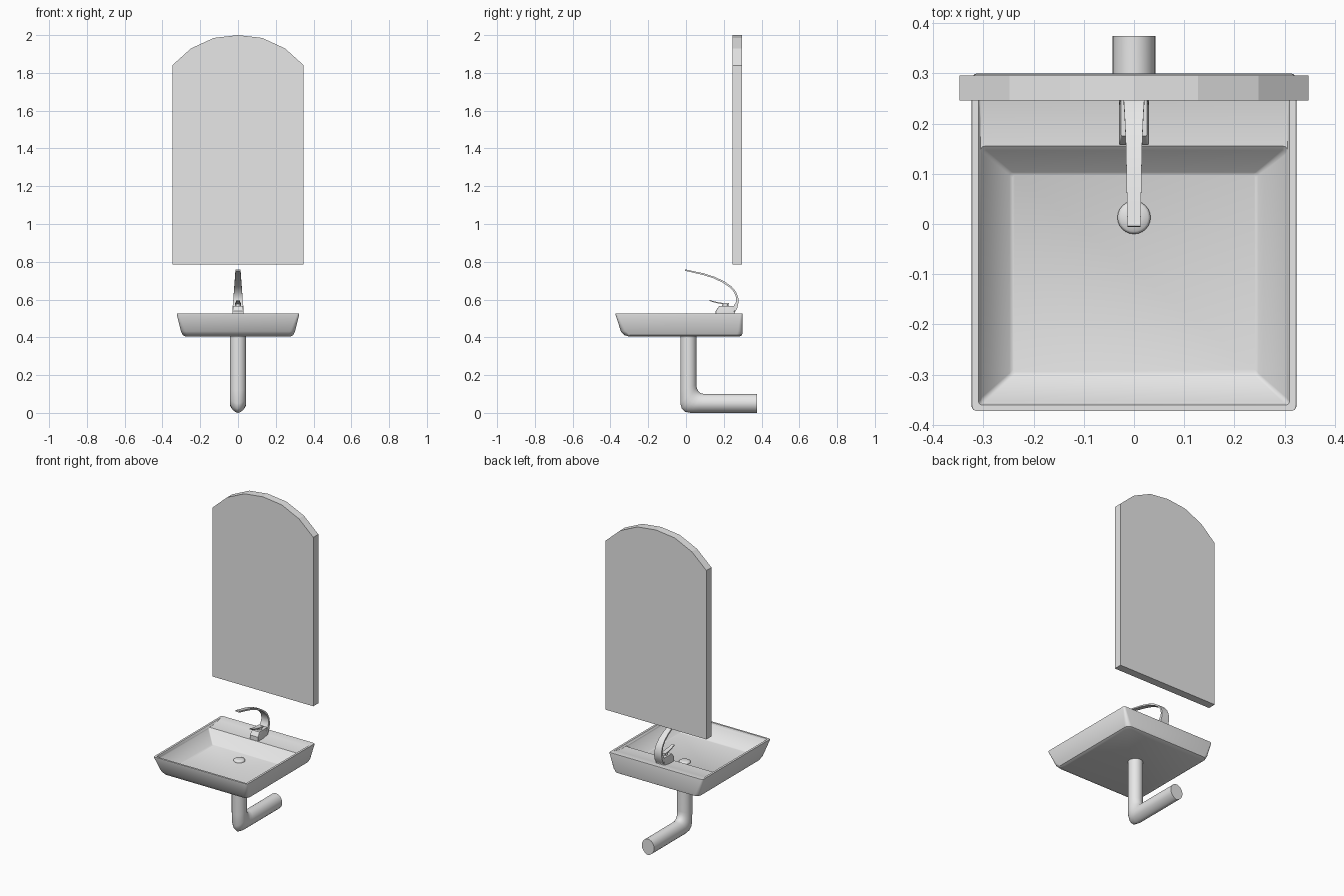
import bpy, bmesh, math
from mathutils import Vector

old = bpy.data.objects.get("Cube")
if old:
    bpy.data.objects.remove(old, do_unlink=True)

grey = bpy.data.materials.new("light_grey")
grey.use_nodes = True
grey.diffuse_color = (0.8, 0.8, 0.8, 1)
grey.node_tree.nodes["Principled BSDF"].inputs["Base Color"].default_value = (0.8, 0.8, 0.8, 1)


def loft(name, rings, smooth=None):
    """Skin a row of equal-length point rings and cap both ends."""
    bm = bmesh.new()
    loops = [[bm.verts.new(p) for p in ring] for ring in rings]
    n = len(loops[0])
    for a, b in zip(loops, loops[1:]):
        for i in range(n):
            j = (i + 1) % n
            bm.faces.new((a[i], a[j], b[j], b[i]))
    bm.faces.new(loops[0])
    bm.faces.new(loops[-1])
    bmesh.ops.recalc_face_normals(bm, faces=bm.faces)
    mesh = bpy.data.meshes.new(name)
    bm.to_mesh(mesh)
    bm.free()
    obj = bpy.data.objects.new(name, mesh)
    mesh.materials.append(grey)
    bpy.context.collection.objects.link(obj)
    if smooth:
        bpy.ops.object.select_all(action='DESELECT')
        obj.select_set(True)
        bpy.context.view_layer.objects.active = obj
        bpy.ops.object.shade_smooth_by_angle(angle=math.radians(smooth))
    return obj


def rounded_rect(x, y0, y1, z, r, steps=5):
    points = []
    corners = ((x - r, y1 - r), (r - x, y1 - r), (r - x, y0 + r), (x - r, y0 + r))
    for k, (cx, cy) in enumerate(corners):
        for s in range(steps + 1):
            a = math.pi / 2 * (k + s / steps)
            points.append((cx + r * math.cos(a), cy + r * math.sin(a), z))
    return points


def circle(r, y, z, n=24):
    return [(r * math.cos(math.tau * i / n), y + r * math.sin(math.tau * i / n), z) for i in range(n)]


def ribbon(name, path, smooth=40):
    """Flat strap along (y, z, half width, thickness) stations."""
    rings = []
    for i, (y, z, w, t) in enumerate(path):
        p, q = path[max(i - 1, 0)], path[min(i + 1, len(path) - 1)]
        along = Vector((0, q[0] - p[0], q[1] - p[1])).normalized()
        off = Vector((0, -along.z, along.y)) * t / 2
        c = Vector((0, y, z))
        side = Vector((w, 0, 0))
        rings.append([c + side + off, c - side + off, c - side - off, c + side - off])
    return loft(name, rings, smooth)


# Basin: outside wall, rim, sunken rear deck, bowl
loft("basin", [rounded_rect(*s) for s in (
    (0.28, -0.305, 0.285, 0.405, 0.03),
    (0.293, -0.328, 0.297, 0.412, 0.03),
    (0.302, -0.345, 0.3, 0.432, 0.025),
    (0.324, -0.373, 0.3, 0.52, 0.012),
    (0.323, -0.373, 0.299, 0.527, 0.011),
    (0.31, -0.361, 0.28, 0.527, 0.008),
    (0.308, -0.359, 0.25, 0.522, 0.008),
    (0.306, -0.357, 0.21, 0.515, 0.008),
    (0.306, -0.356, 0.155, 0.514, 0.008),
    (0.303, -0.353, 0.147, 0.507, 0.008),
    (0.248, -0.303, 0.103, 0.445, 0.006),
    (0.242, -0.296, 0.098, 0.442, 0.006))], 35)

# Drain stopper
loft("drain", [circle(0.033, 0.013, 0.44), circle(0.033, 0.013, 0.447),
               circle(0.028, 0.013, 0.452), circle(0.012, 0.013, 0.454)], 50)

# Waste pipe: each station pairs an inner and outer (y, z) point and a keel sharpness
stations = (
    ((0.055, 0.42), (-0.03, 0.42), 1), ((0.055, 0.15), (-0.03, 0.12), 1),
    ((0.057, 0.133), (-0.03, 0.05), 1.1), ((0.063, 0.119), (-0.022, 0.022), 1.25),
    ((0.071, 0.109), (-0.005, 0.006), 1.35), ((0.083, 0.102), (0.025, 0), 1.4),
    ((0.1, 0.1), (0.07, 0), 1.4), ((0.375, 0.1), (0.375, 0), 1.4))
rings = []
for inner, outer, keel in stations:
    a, b = Vector((0, *inner)), Vector((0, *outer))
    ring = []
    for i in range(24):
        t = math.tau * i / 24
        s, c = math.sin(t), math.cos(t)
        power = keel if c < 0 else 1
        x = 0.043 * math.copysign(abs(s) ** power, s)
        ring.append((a + b) / 2 + (a - b) / 2 * c + Vector((x, 0, 0)))
    rings.append(ring)
loft("waste_pipe", rings, 50)

# Arched mirror
half = [(0.348, 0.785), (0.348, 1.84), (0.248, 1.93), (0.128, 1.985)]
outline = half + [(0, 2.0)] + [(-x, z) for x, z in reversed(half)]
loft("mirror", [[(x, y, z) for x, z in outline] for y in (0.246, 0.271, 0.296)])

# Tap base, spout and lever
loft("tap_base", [rounded_rect(0.03, 0.157, 0.255, 0.512, 0.004),
                  rounded_rect(0.03, 0.157, 0.257, 0.54, 0.004),
                  rounded_rect(0.026, 0.175, 0.255, 0.565, 0.004)], 35)
ribbon("tap_spout", (
    (0.24, 0.53, 0.029, 0.03), (0.262, 0.56, 0.028, 0.022), (0.271, 0.585, 0.026, 0.014),
    (0.271, 0.61, 0.024, 0.011), (0.26, 0.64, 0.022, 0.01), (0.236, 0.667, 0.02, 0.01),
    (0.2, 0.692, 0.018, 0.01), (0.15, 0.716, 0.016, 0.009), (0.09, 0.735, 0.015, 0.009),
    (0.04, 0.746, 0.014, 0.008), (-0.005, 0.756, 0.013, 0.008)))
loft("lever_stem", [circle(0.017, 0.208, 0.56), circle(0.015, 0.208, 0.577)], 40)
ribbon("tap_lever", ((0.228, 0.577, 0.016, 0.008), (0.19, 0.579, 0.014, 0.007),
                     (0.155, 0.586, 0.011, 0.006), (0.125, 0.595, 0.009, 0.005)))
